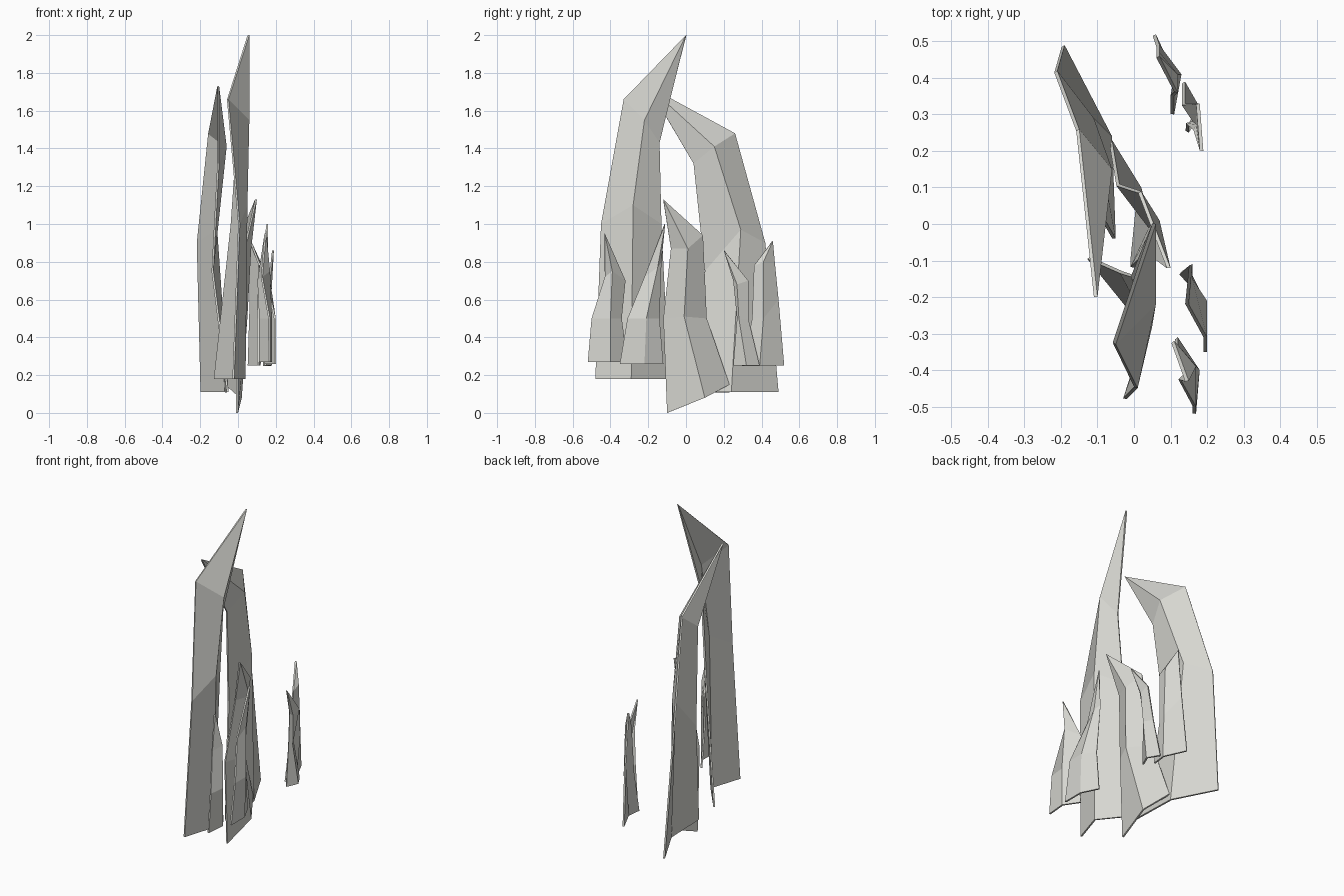
import bpy
from mathutils import Vector

# Remove only the default object
default_cube = bpy.data.objects.get("Cube")
if default_cube:
    bpy.data.objects.remove(default_cube, do_unlink=True)

# Single pale grey stone colour
stone = bpy.data.materials.new("pale_stone")
stone.use_nodes = True
colour = (0.68, 0.68, 0.64, 1)
stone.diffuse_color = colour
shader = next(n for n in stone.node_tree.nodes if n.type == "BSDF_PRINCIPLED")
shader.inputs["Base Color"].default_value = colour
shader.inputs["Roughness"].default_value = 0.9


def blade(name, tip, front_edge, fold, back_edge, thickness=0.01):
    """Loft a folded, pointed sheet through three rising paths (in hundredths)."""
    paths = (front_edge, fold, back_edge)
    rows = len(fold)
    verts = [Vector(point) / 100 for path in paths for point in path]
    verts.append(Vector(tip) / 100)
    apex = len(verts) - 1
    faces = []
    for side in range(len(paths) - 1):
        low, high = side * rows, (side + 1) * rows
        for row in range(rows - 1):
            faces.append((low + row, high + row, high + row + 1, low + row + 1))
        faces.append((low + rows - 1, high + rows - 1, apex))

    mesh = bpy.data.meshes.new(name)
    mesh.from_pydata(verts, [], faces)
    mesh.materials.append(stone)
    obj = bpy.data.objects.new(name, mesh)
    bpy.context.collection.objects.link(obj)

    # Give the sheet a thin body
    solid = obj.modifiers.new("thickness", "SOLIDIFY")
    solid.thickness = thickness
    solid.offset = -1
    return obj


# Two tall blades whose tips lean toward each other
blade("tall_front_blade", tip=(6, 0, 200),
      front_edge=[(-2, -48, 18), (1, -45, 100), (-5, -33, 166)],
      fold=[(4, -29, 18), (5, -28, 110), (6, -22, 155)],
      back_edge=[(-12, -9, 18), (-3, -13, 100), (0, -14, 143)])
blade("tall_back_blade", tip=(-10, -20, 173),
      front_edge=[(-5, -4, 11), (-13, 10, 75), (-10, 4, 132)],
      fold=[(-6, 24, 11), (-11, 29, 97), (-6, 15, 141)],
      back_edge=[(-19, 49, 11), (-21, 42, 90), (-15, 26, 148)])

# Middle blade with a slanted foot
blade("middle_blade", tip=(10, -12, 113),
      front_edge=[(0, -10, 0), (0, -12, 50), (4, -8, 87)],
      fold=[(2, 10, 8), (5, -1, 51), (7, 1, 87)],
      back_edge=[(-6, 23, 15), (-4, 11, 50), (2, 9, 94)])

# Pair of short blades at the front
blade("short_front_blade", tip=(15, -43, 95),
      front_edge=[(17, -52, 27), (17, -50, 50), (13, -43, 72)],
      fold=[(18, -40, 27), (18, -40, 50), (17, -39, 75)],
      back_edge=[(12, -31, 27), (12, -34, 50), (11, -32, 70)])
blade("short_inner_blade", tip=(16, -11, 100),
      front_edge=[(20, -35, 26), (20, -31, 50), (15, -22, 72)],
      fold=[(20, -22, 26), (20, -21, 50), (16, -15, 77)],
      back_edge=[(15, -12, 26), (15, -14, 50), (13, -13, 80)])

# Pair of short blades at the back
blade("small_back_blade", tip=(19, 20, 86),
      front_edge=[(15, 25, 25), (15, 27, 50), (17, 25, 70)],
      fold=[(18, 32, 25), (17, 28, 50), (18, 27, 68)],
      back_edge=[(14, 39, 25), (14, 33, 50), (18, 33, 70)])
blade("outer_back_blade", tip=(7, 46, 91),
      front_edge=[(11, 30, 25), (11, 35, 50), (12, 36, 78)],
      fold=[(12, 39, 25), (13, 41, 50), (12, 41, 80)],
      back_edge=[(6, 52, 25), (7, 49, 60), (7, 47, 80)])
